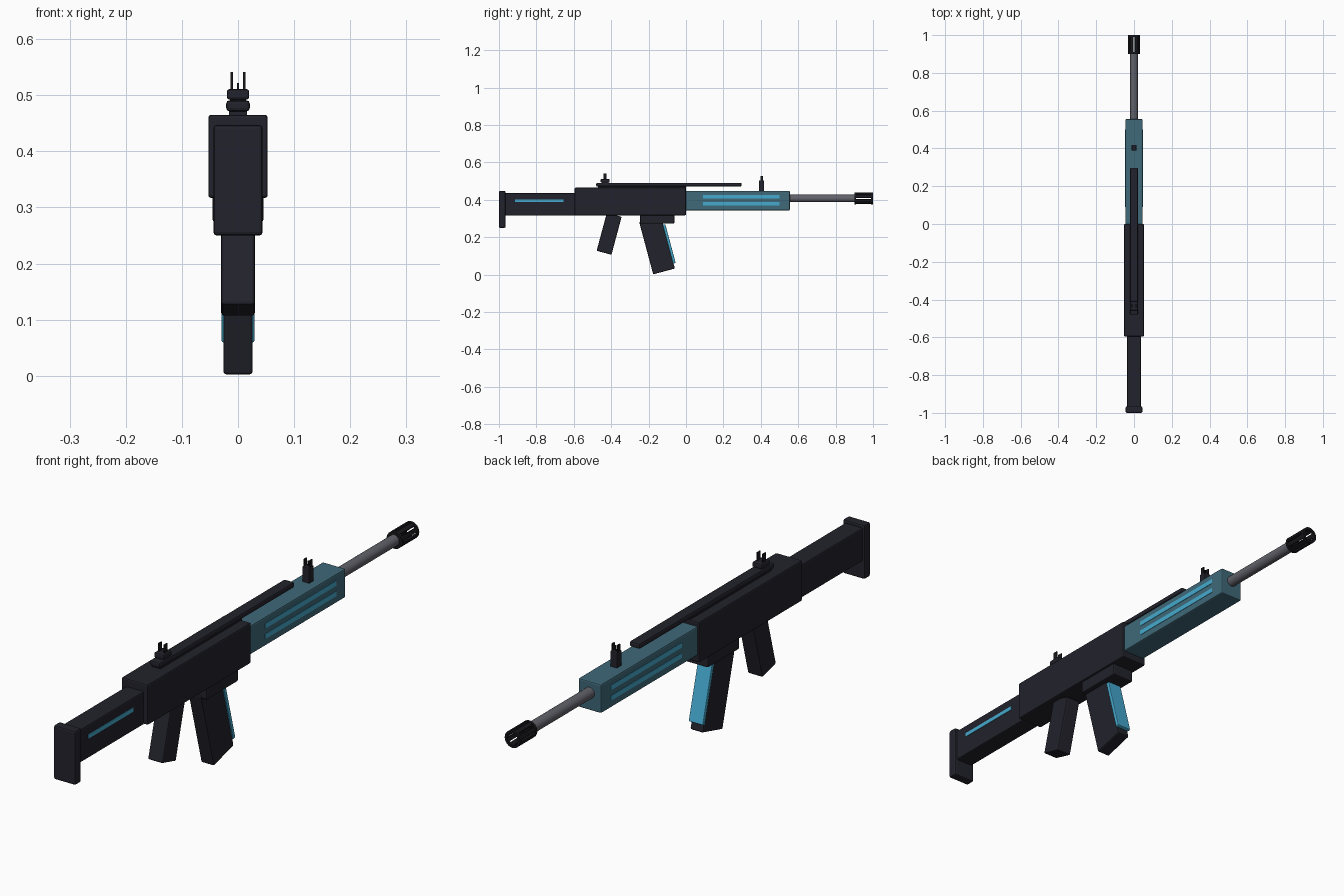
import bpy, bmesh, math
from mathutils import Matrix, Vector

if "Cube" in bpy.data.objects:
    bpy.data.objects.remove(bpy.data.objects["Cube"], do_unlink=True)


def material(name, rgb):
    m = bpy.data.materials.new(name)
    m.use_nodes = True
    m.diffuse_color = (*rgb, 1)
    bsdf = m.node_tree.nodes["Principled BSDF"]
    bsdf.inputs["Base Color"].default_value = (*rgb, 1)
    return m


DARK = material("dark body", (0.016, 0.016, 0.025))
BLACK = material("black metal", (0.009, 0.009, 0.012))
STEEL = material("grey steel", (0.12, 0.12, 0.145))
TEAL = material("teal panel", (0.05, 0.14, 0.19))
BLUE = material("bright blue", (0.06, 0.40, 0.62))


def finish(name, bm, mat, bevel=0.0):
    mesh = bpy.data.meshes.new(name)
    bmesh.ops.recalc_face_normals(bm, faces=bm.faces)
    bm.to_mesh(mesh)
    bm.free()
    mesh.materials.append(mat)
    obj = bpy.data.objects.new(name, mesh)
    bpy.context.collection.objects.link(obj)
    if bevel:
        mod = obj.modifiers.new("Bevel", "BEVEL")
        mod.width = bevel
        mod.segments = 2
        mod.limit_method = "ANGLE"
    return obj


def box(name, mat, x, y, z, bevel=0.0):
    """Axis-aligned block given by its (low, high) range on each axis."""
    bm = bmesh.new()
    bmesh.ops.create_cube(bm, size=1)
    for v in bm.verts:
        v.co = Vector(r[0] + (c + 0.5) * (r[1] - r[0]) for c, r in zip(v.co, (x, y, z)))
    return finish(name, bm, mat, bevel)


def tilted_box(name, mat, size, centre, degrees, bevel=0.0, offset=(0, 0, 0)):
    """Block leaning in the side plane, offset along its own tilted axes."""
    h = [s / 2 for s in size]
    ranges = [(o - a, o + a) for o, a in zip(offset, h)]
    obj = box(name, mat, *ranges, bevel)
    obj.location = centre
    obj.rotation_euler.x = math.radians(degrees)
    return obj


AXIS_Z = 0.407


def tube(name, mat, y0, y1, outer, inner=0.0, sides=24):
    """Round bar or ring along the barrel axis."""
    profile = [(inner, y0), (outer, y0), (outer, y1), (inner, y1)]
    bm = bmesh.new()
    loops = []
    for r, y in profile:
        if r == 0:
            loops.append([bm.verts.new((0, y, AXIS_Z))] * sides)
            continue
        angles = [math.tau * i / sides for i in range(sides)]
        loops.append([bm.verts.new((r * math.cos(a), y, AXIS_Z + r * math.sin(a))) for a in angles])
    pairs = list(zip(loops, loops[1:]))
    if inner:
        pairs.append((loops[-1], loops[0]))
    for a, b in pairs:
        for i in range(sides):
            j = (i + 1) % sides
            bm.faces.new(dict.fromkeys((a[i], a[j], b[j], b[i])))
    obj = finish(name, bm, mat)
    bpy.context.view_layer.objects.active = obj
    obj.select_set(True)
    bpy.ops.object.shade_smooth_by_angle(angle=math.radians(40))
    obj.select_set(False)
    return obj


def both(half):
    return (-half, half)


# Main body
box("receiver", DARK, both(0.053), (-0.595, 0), (0.317, 0.465), 0.005)
box("handguard", TEAL, both(0.046), (-0.01, 0.555), (0.343, 0.448), 0.005)
box("stock", DARK, both(0.036), (-0.975, -0.59), (0.315, 0.436), 0.005)
box("butt_plate", DARK, both(0.044), (-1.0, -0.965), (0.25, 0.447), 0.006)

# Glowing stripes
for side, s in (("left", 1), ("right", -1)):
    for level, z in (("upper", 0.416), ("lower", 0.378)):
        xs = sorted((s * 0.044, s * 0.0475))
        box(f"handguard_stripe_{side}_{level}", BLUE, xs, (0.09, 0.5), (z - 0.009, z + 0.009))
box("stock_stripe", BLUE, (0.034, 0.038), (-0.915, -0.655), (0.387, 0.402))

# Grip and magazine
tilted_box("grip", DARK, (0.06, 0.082, 0.21), (0, -0.411, 0.218), -15, 0.005)
box("magazine_well", DARK, both(0.045), (-0.245, -0.062), (0.273, 0.325), 0.005)
magazine_centre = (0, -0.155, 0.157)
tilted_box("magazine", DARK, (0.052, 0.12, 0.29), magazine_centre, 15, 0.005)
tilted_box("magazine_front_panel", BLUE, (0.058, 0.014, 0.215), magazine_centre, 15, 0.003,
           offset=(0, 0.065, -0.01))

# Barrel and slotted muzzle
tube("barrel", STEEL, 0.54, 0.905, 0.02)
tube("muzzle_collar", BLACK, 0.9, 0.91, 0.031)
tube("muzzle_ring", BLACK, 0.99, 1.0, 0.031, 0.022)
bm = bmesh.new()
for i in range(8):
    turn = Matrix.Rotation(math.tau * (i + 0.5) / 8, 4, "Y")
    place = Matrix.Translation((0, 0.95, AXIS_Z)) @ turn @ Matrix.Translation((0, 0, 0.0265))
    bmesh.ops.create_cube(bm, size=1, matrix=place @ Matrix.Diagonal((0.015, 0.09, 0.007, 1)))
finish("muzzle_bars", bm, BLACK)

# Top rail
box("rail_base", DARK, both(0.016), (-0.47, 0.0), (0.46, 0.476))
box("top_rail", DARK, both(0.021), (-0.48, 0.297), (0.471, 0.491), 0.006)

# Rear sight
box("rear_sight_stem", BLACK, both(0.012), (-0.45, -0.415), (0.485, 0.496))
box("rear_sight_base", DARK, both(0.02), (-0.457, -0.408), (0.492, 0.511), 0.005)

# Front sight
box("front_sight_base", DARK, both(0.014), (0.39, 0.418), (0.44, 0.503), 0.003)
box("front_sight_post", BLACK, both(0.002), (0.402, 0.406), (0.5, 0.522))

# Sight ears
for side, s in (("left", 1), ("right", -1)):
    xs = sorted((s * 0.009, s * 0.013))
    box(f"rear_sight_ear_{side}", BLACK, xs, (-0.442, -0.424), (0.508, 0.541))
    box(f"front_sight_ear_{side}", BLACK, xs, (0.397, 0.411), (0.5, 0.528))
